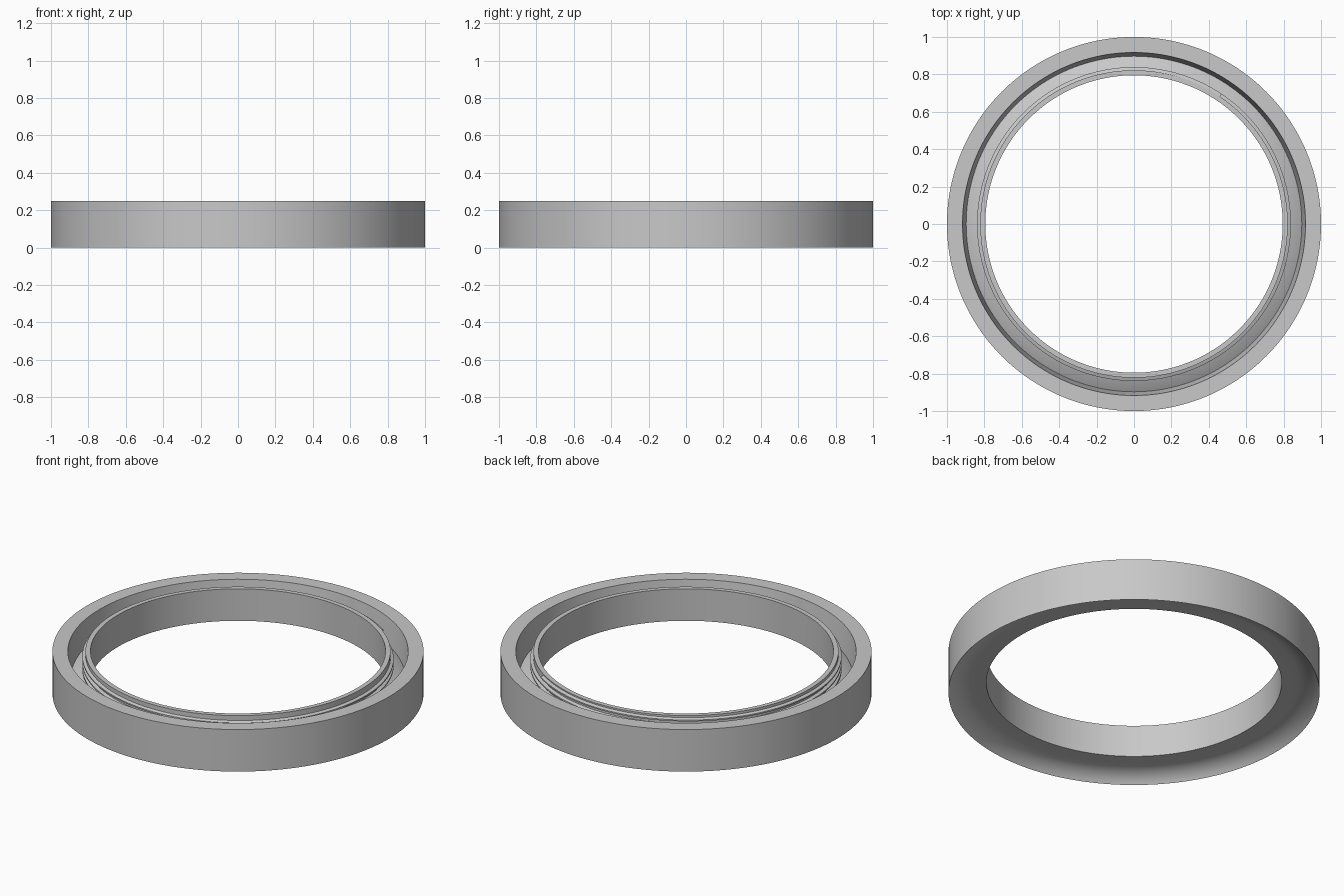
import bpy, bmesh, math

cube = bpy.data.objects.get("Cube")
if cube:
    bpy.data.objects.remove(cube, do_unlink=True)

SEGMENTS = 192
HEIGHT = 0.25

grey = bpy.data.materials.new("light_grey")
grey.use_nodes = True
colour = (0.58, 0.58, 0.58, 1)
grey.diffuse_color = colour
grey.node_tree.nodes["Principled BSDF"].inputs["Base Color"].default_value = colour


def finish(name, bm):
    """Turn a bmesh into a smooth-shaded object with sharp edges kept."""
    bmesh.ops.recalc_face_normals(bm, faces=bm.faces)
    mesh = bpy.data.meshes.new(name)
    bm.to_mesh(mesh)
    bm.free()
    mesh.materials.append(grey)
    obj = bpy.data.objects.new(name, mesh)
    bpy.context.collection.objects.link(obj)
    bpy.ops.object.select_all(action='DESELECT')
    obj.select_set(True)
    bpy.context.view_layer.objects.active = obj
    bpy.ops.object.shade_smooth_by_angle(angle=math.radians(25))
    return obj


def sweep(name, sections, closed):
    """Skin a list of closed cross-sections given as 3D points."""
    bm = bmesh.new()
    loops = [[bm.verts.new(p) for p in s] for s in sections]
    pairs = list(zip(loops, loops[1:]))
    if closed:
        pairs.append((loops[-1], loops[0]))
    else:
        bm.faces.new(loops[0])
        bm.faces.new(loops[-1])
    n = len(loops[0])
    for a, b in pairs:
        for i in range(n):
            j = (i + 1) % n
            bm.faces.new((a[i], a[j], b[j], b[i]))
    return finish(name, bm)


def around(profile, angle, lift=0):
    return [(r * math.cos(angle), r * math.sin(angle), z + lift) for r, z in profile]


# Ring body: outer wall, rim, groove, inner tube, bore and coved underside
profile = [(1, 0), (1, HEIGHT), (0.917, HEIGHT), (0.897, 0.105),
           (0.838, 0.14), (0.822, 0.145), (0.822, HEIGHT),
           (0.795, HEIGHT), (0.795, 0.06)]
cove_radius = 0.15
for step in range(10):
    a = math.radians(53.13) * step / 10
    profile.append((0.88 + cove_radius * math.sin(a),
                    0.06 - cove_radius * (1 - math.cos(a))))
sweep("ring_body",
      [around(profile, math.tau * i / SEGMENTS) for i in range(SEGMENTS)], True)

# Helical thread on the outside of the inner tube
TURNS, PITCH = 2.6, 0.034
START = math.radians(56)
ridge = [(0.818, -0.012), (0.839, -0.004), (0.839, 0.004), (0.818, 0.012)]
steps = int(TURNS * SEGMENTS)
sections = []
for i in range(steps + 1):
    turn = i / SEGMENTS
    sections.append(around(ridge, START + math.tau * turn, 0.234 - PITCH * turn))
sweep("tube_thread", sections, False)
